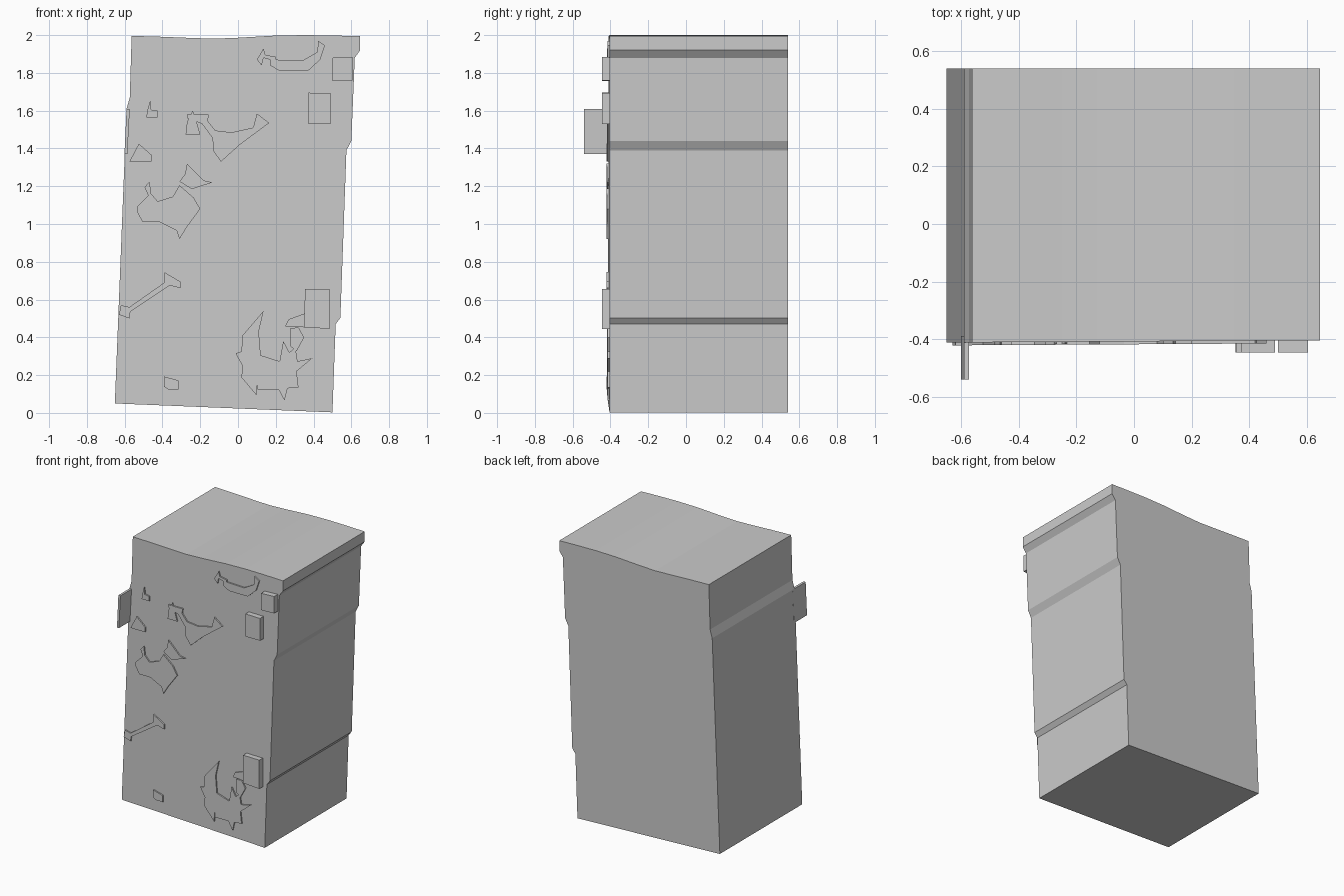
import bpy


def face_y(x):
    # The front plane is very slightly turned
    return -0.408 + 0.006 * x


def slab(name, outline, front, back):
    """Extrude an (x, z) outline along y; front/back are functions of x."""
    area = sum(a[0] * b[1] - b[0] * a[1]
               for a, b in zip(outline, outline[1:] + outline[:1]))
    pts = outline if area > 0 else outline[::-1]   # counter-clockwise seen from -y
    n = len(pts)
    verts = [(x, front(x), z) for x, z in pts] + [(x, back(x), z) for x, z in pts]
    faces = [list(range(n)), list(range(2 * n - 1, n - 1, -1))]
    faces += [[i, i + n, (i + 1) % n + n, (i + 1) % n] for i in range(n)]
    mesh = bpy.data.meshes.new(name)
    mesh.from_pydata(verts, [], faces)
    mesh.update()
    obj = bpy.data.objects.new(name, mesh)
    bpy.context.collection.objects.link(obj)
    return obj


def raised(name, outline, height=0.01):
    return slab(name, outline, lambda x: face_y(x) - height, lambda x: face_y(x) + 0.005)


# Main stone block: leaning sides with small ledges and a wavy top
body = [(-0.652, 0.05), (0.50, 0.003), (0.517, 0.47), (0.542, 0.503),
        (0.574, 1.39), (0.60, 1.44), (0.618, 1.88), (0.647, 1.92), (0.647, 1.994),
        (0.50, 1.998), (0.35, 2.0), (0.19, 1.997), (0.0, 1.986), (-0.13, 1.981),
        (-0.25, 1.985), (-0.40, 1.991), (-0.563, 1.996), (-0.573, 1.67), (-0.59, 1.61)]
slab("stone_block", body, face_y, lambda x: 0.54)

# Square bricks standing out of the front
bricks = {
    "upper_brick": [(0.50, 1.757), (0.605, 1.76), (0.605, 1.884), (0.50, 1.88)],
    "middle_brick": [(0.373, 1.53), (0.49, 1.53), (0.49, 1.693), (0.373, 1.695)],
    "lower_brick": [(0.352, 0.453), (0.484, 0.445), (0.484, 0.655), (0.354, 0.657)],
}
for name, outline in bricks.items():
    slab(name, outline, lambda x: -0.446, lambda x: -0.39)

# Thin plate projecting at the left edge
slab("side_plate", [(-0.601, 1.37), (-0.586, 1.37), (-0.573, 1.61), (-0.59, 1.61)],
     lambda x: -0.54, lambda x: -0.39)

# Flat chipped patches raised on the front
raised("top_patch", [
    (.10, 1.87), (.135, 1.93), (.145, 1.895), (.20, 1.885), (.20, 1.87), (.34, 1.865),
    (.42, 1.91), (.425, 1.97), (.46, 1.945), (.435, 1.87), (.37, 1.81), (.22, 1.81),
    (.17, 1.84), (.17, 1.87), (.135, 1.88), (.125, 1.84)])
raised("upper_left_chip", [
    (-.485, 1.565), (-.48, 1.60), (-.465, 1.655), (-.46, 1.605), (-.425, 1.60),
    (-.425, 1.565)])
raised("left_chip", [(-.575, 1.33), (-.525, 1.425), (-.457, 1.365), (-.457, 1.33)])
raised("centre_chip", [
    (-.277, 1.475), (-.27, 1.54), (-.24, 1.60), (-.225, 1.56), (-.20, 1.475)], 0.008)
raised("centre_patch", [
    (-.27, 1.58), (-.155, 1.58), (-.16, 1.545), (-.12, 1.495), (-.035, 1.485),
    (.08, 1.51), (.10, 1.585), (.165, 1.535), (.01, 1.42), (-.09, 1.33),
    (-.13, 1.385), (-.135, 1.455), (-.19, 1.53), (-.268, 1.56)])
raised("pointed_chip", [
    (-.27, 1.32), (-.18, 1.23), (-.135, 1.22), (-.245, 1.185), (-.31, 1.225),
    (-.28, 1.265)])
raised("left_patch", [
    (-.535, 1.09), (-.475, 1.15), (-.495, 1.195), (-.468, 1.225), (-.46, 1.16),
    (-.425, 1.12), (-.345, 1.145), (-.31, 1.205), (-.235, 1.14), (-.20, 1.08),
    (-.27, .985), (-.31, .92), (-.325, .965), (-.415, 1.01), (-.505, 1.01),
    (-.535, 1.065)])
raised("diagonal_patch", [
    (-.63, .52), (-.62, .57), (-.575, .56), (-.39, .69), (-.39, .745), (-.305, .695),
    (-.305, .66), (-.36, .675), (-.57, .535), (-.575, .50)])
raised("bottom_left_chip", [
    (-.393, .193), (-.315, .172), (-.315, .125), (-.37, .125), (-.393, .14)])
raised("bottom_patch", [
    (-.013, .315), (.018, .325), (.024, .41), (.135, .54), (.11, .43), (.12, .305),
    (.22, .273), (.24, .38), (.272, .32), (.304, .347), (.315, .273), (.394, .29),
    (.31, .22), (.32, .135), (.262, .13), (.246, .066), (.214, .125), (.214, .156),
    (.13, .18), (.103, .16), (.098, .093), (.018, .188), (.024, .25)])
raised("bottom_chip", [
    (.103, .125), (.103, .16), (.13, .183), (.214, .156), (.214, .125)], 0.008)
raised("brick_side_chip", [(.25, .458), (.267, .495), (.355, .527), (.355, .453)])
raised("brick_under_chip", [
    (.278, .448), (.32, .453), (.35, .40), (.31, .326), (.278, .352)])
